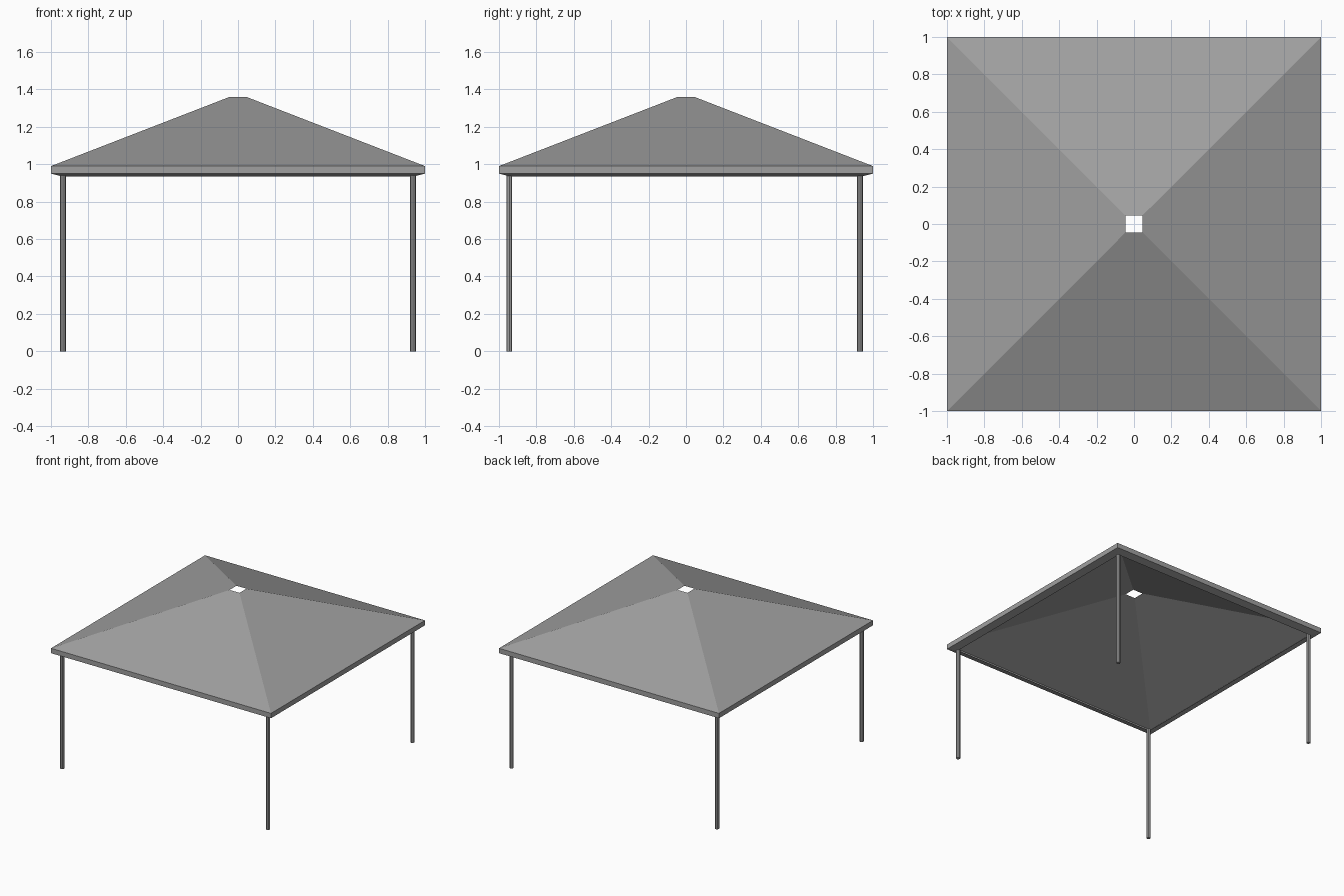
import bpy, bmesh

cube = bpy.data.objects.get("Cube")
if cube:
    bpy.data.objects.remove(cube, do_unlink=True)

grey = bpy.data.materials.new("mid_grey")
grey.use_nodes = True
GREY = (0.35, 0.35, 0.35, 1)
grey.diffuse_color = GREY
grey.node_tree.nodes["Principled BSDF"].inputs["Base Color"].default_value = GREY


def add_object(name, bm):
    mesh = bpy.data.meshes.new(name)
    bm.to_mesh(mesh)
    bm.free()
    mesh.materials.append(grey)
    obj = bpy.data.objects.new(name, mesh)
    bpy.context.collection.objects.link(obj)
    return obj


# Canopy: open sheet of square rings, from the vent to the turned-in hem
profile = [(0.045, 1.36), (1, 0.99), (1, 0.95), (0.94, 0.935)]
corners = [(-1, -1), (1, -1), (1, 1), (-1, 1)]
bm = bmesh.new()
rings = [[bm.verts.new((r * x, r * y, z)) for x, y in corners] for r, z in profile]
for upper, lower in zip(rings, rings[1:]):
    for i in range(4):
        j = (i + 1) % 4
        bm.faces.new((upper[i], lower[i], lower[j], upper[j]))
add_object("canopy", bm)

# Four slim octagonal posts
POST_TOP = 0.945
for side, x in (("right", -0.935), ("left", 0.935)):
    for end, y in (("front", -0.945), ("back", 0.93)):
        bm = bmesh.new()
        bmesh.ops.create_cone(bm, cap_ends=True, segments=8, radius1=0.016,
                              radius2=0.016, depth=POST_TOP)
        post = add_object(f"{end}_{side}_post", bm)
        post.location = (x, y, POST_TOP / 2)
